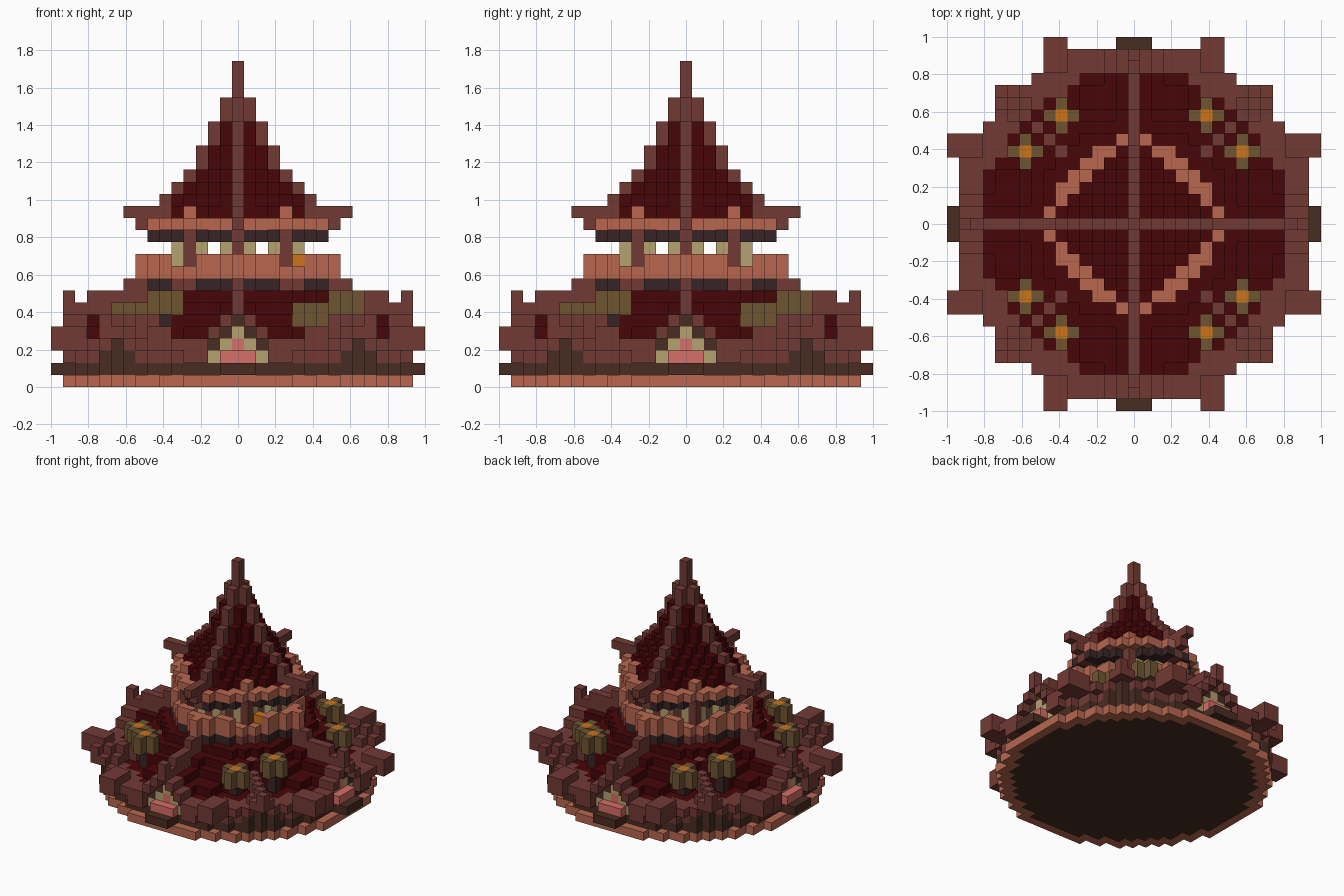
import bpy, bmesh
from math import hypot

if "Cube" in bpy.data.objects:
    bpy.data.objects.remove(bpy.data.objects["Cube"], do_unlink=True)

V = 2 / 31  # block size


def linear(c):
    return c / 12.92 if c <= 0.04045 else ((c + 0.055) / 1.055) ** 2.4


COLOURS = {
    "brown_wood": "723A34", "terracotta": "B8674F", "dark_red_tile": "470607",
    "dark_timber": "482C21", "shadow_beam": "382425", "olive_frame": "6F5532",
    "beige_trim": "B6A270", "pink_door": "D66E68", "flame_orange": "CC741A",
}
MATS = {}
for name, code in COLOURS.items():
    rgb = [linear(int(code[n:n + 2], 16) / 255) for n in (0, 2, 4)] + [1]
    mat = bpy.data.materials.new(name)
    mat.use_nodes = True
    mat.diffuse_color = rgb
    bsdf = mat.node_tree.nodes["Principled BSDF"]
    bsdf.inputs["Base Color"].default_value = rgb
    bsdf.inputs["Roughness"].default_value = 0.9
    MATS[name] = mat

cells = {}  # block position -> (part, colour)


def put(part, colour, i, j, k):
    cells[i, j, k] = (part, colour)


def put4(part, colour, i, j, k):
    """Four quarter turns of one block."""
    for _ in range(4):
        put(part, colour, i, j, k)
        i, j = -j, i


def put8(part, colour, a, b, k):
    """Four quarter turns plus their mirror."""
    put4(part, colour, a, b, k)
    put4(part, colour, a, -b, k)


# every plan position in one eighth: a outward, b sideways
EIGHTH = [(a, b) for a in range(16) for b in range(a + 1)]


def footprint(a, b):
    return a <= 11 or (a == 12 and b <= 8) or (a <= 14 and b <= 7)


def tiled(a, b):
    if a + b > 17 or a > 12:
        return False
    return b <= {12: 4, 11: 5}.get(a, 9)


def slope(a, b):
    m = max(a, round(0.65 * (a + b)))
    if b >= 5 and m >= 10:
        return 3  # sunken around the lanterns
    return {12: 3, 11: 4, 10: 4, 9: 5, 8: 6}.get(m, 7)


def ridge(a):
    return 8 if a <= 9 else 7 if a <= 12 else 6


# base, floor and ground floor walls
for a, b in EIGHTH:
    r = hypot(a, b)
    if r < 14.6:
        put8("base", "terracotta" if r > 13.4 else "dark_timber", a, b, 0)
    if r < 14.3 and a <= 13:
        put8("floor", "dark_timber", a, b, 1)
        for k in (2, 3):
            panel = (b >= 9) if k == 2 else (a == b == 10)
            put8("wall", "dark_timber" if panel else "brown_wood", a, b, k)
for a in (14, 15):
    for b in (0, 1):
        put8("door_sill", "dark_timber", a, b, 1)
for b in (3, 4):
    put8("wall", "brown_wood", 14, b, 2)

# lower roof tiles, gables and eaves
for a, b in EIGHTH:
    if not footprint(a, b):
        continue
    if tiled(a, b):
        top = slope(a, b)
        if a >= 8:
            top = max(top, ridge(a) - 1 - b)
        hip = a == b and a in (6, 7, 8)
        if hip:
            top = max(top, 5)
        for k in range(3, top + 1):
            put8("lower_roof", "brown_wood" if hip else "dark_red_tile", a, b, k)
    elif a >= 13:
        # eave arches over each door and lifts toward the horns
        top = max(6 - b, 3) if b < 6 else 4
        for k in range(top if b < 3 else 3, top + 1):
            put8("eave", "brown_wood", a, b, k)
    else:
        # small gable on each diagonal
        top = max(5 - (a - b), 3)
        for k in range(min(4 if b >= 8 else 3, top), top + 1):
            put8("eave", "brown_wood", a, b, k)

# gable ridges with upturned tips
for a in range(8, 15):
    for k in range(ridge(a) - 1, ridge(a) + 1):
        if a < 14 or k == 6:
            put8("gable_ridge", "brown_wood", a, 0, k)
put8("gable_ridge", "brown_wood", 14, 0, 7)

# corner horns
for b in (6, 7):
    for k in (3, 4):
        put8("corner_horn", "brown_wood", 15, b, k)

# triangular doors with a projecting lower panel
for k in (2, 3, 4):
    half = 4 - k
    for b in range(half + 1):
        colour = "beige_trim" if b == half else "pink_door"
        put8("door", colour, 13, b, k)
    put8("door_lintel", "dark_timber" if k > 2 else "brown_wood", 13, half + 1, k)
put8("door_lintel", "dark_timber", 13, 0, 5)
for b in (0, 1):
    put8("door", "pink_door", 14, b, 2)

# roof lanterns in pairs, one lower than the other
for i, j, k in ((6, -9, 5), (9, -6, 6)):
    for post in (k - 2, k - 1):
        put4("lantern_post", "shadow_beam", i, j, post)
    for level in (k, k + 1):
        for di, dj in ((1, 0), (-1, 0), (0, 1), (0, -1)):
            put4("lantern", "olive_frame", i + di, j + dj, level)
        put4("lantern", "flame_orange", i, j, level)


def tier(a, b):
    return a <= 7 and a + b <= 9 and (a, b) != (7, 2)


# upper storey
for a, b in EIGHTH:
    if not tier(a, b):
        continue
    post = b == 0 or (b == 4 and a <= 5)
    put8("lower_beam", "brown_wood" if post else "shadow_beam", a, b, 8)
    rim = a + b >= 8 or a == 7
    outer = a + b == 9 or a == 7 or (a, b) == (6, 2)
    put8("balcony", "terracotta" if rim else "dark_timber", a, b, 9)
    if outer and (a, b) != (5, 4):
        put8("balcony", "terracotta", a, b, 10)
    if a + b <= 8:
        put8("upper_beam", "brown_wood" if post else "shadow_beam", a, b, 12)
    gutter = "terracotta" if rim else "dark_red_tile"
    put8("gutter", "brown_wood" if a == 7 and b == 0 else gutter, a, b, 13)
    if a <= 5 and a + b <= 7:
        put8("upper_roof", "dark_red_tile", a, b, 14)
put8("gutter", "terracotta", 4, 4, 14)
for k in (9, 10):
    put8("balcony", "terracotta", 8, 0, k)
for k in (10, 11):
    for a, b, colour in ((5, 0, "brown_wood"), (4, 4, "brown_wood"),
                         (5, 1, "beige_trim"), (4, 3, "beige_trim")):
        put8("balcony_post", colour, a, b, k)
put("balcony_flame", "flame_orange", 5, -3, 10)

# upper roof horns
put8("roof_horn", "brown_wood", 8, 0, 13)
for a in range(10):
    put8("roof_horn", "brown_wood", a, 0, 14)

# steep upper roof and spire
for n, reach in enumerate((6, 5, 4, 3, 3, 2, 2, 1, 1, 0, 0, 0)):
    k = 15 + n
    for a, b in EIGHTH:
        if b == 0 and a <= reach:
            put8("spire", "brown_wood", a, b, k)
        elif a < reach and a + b <= reach:
            put8("upper_roof", "dark_red_tile", a, b, k)

# turn each part's blocks into a mesh of its outer faces
parts = {}
for pos, (part, colour) in cells.items():
    parts.setdefault(part, []).append((pos, colour))

for part, blocks in parts.items():
    bm = bmesh.new()
    used = sorted({colour for _, colour in blocks})
    corner = {}
    for pos, colour in blocks:
        for axis in range(3):
            u, w = (axis + 1) % 3, (axis + 2) % 3
            for side in (-1, 1):
                near = list(pos)
                near[axis] += side
                if tuple(near) in cells:
                    continue
                loop = []
                for su, sw in ((-1, -1), (1, -1), (1, 1), (-1, 1))[::side]:
                    p = [2 * c for c in pos]
                    p[axis] += side
                    p[u] += su
                    p[w] += sw
                    p = tuple(p)
                    if p not in corner:
                        x, y, z = p
                        corner[p] = bm.verts.new((x * V / 2, y * V / 2, (z + 1) * V / 2))
                    loop.append(corner[p])
                bm.faces.new(loop).material_index = used.index(colour)
    mesh = bpy.data.meshes.new(part)
    bm.to_mesh(mesh)
    bm.free()
    for colour in used:
        mesh.materials.append(MATS[colour])
    bpy.context.scene.collection.objects.link(bpy.data.objects.new(part, mesh))
